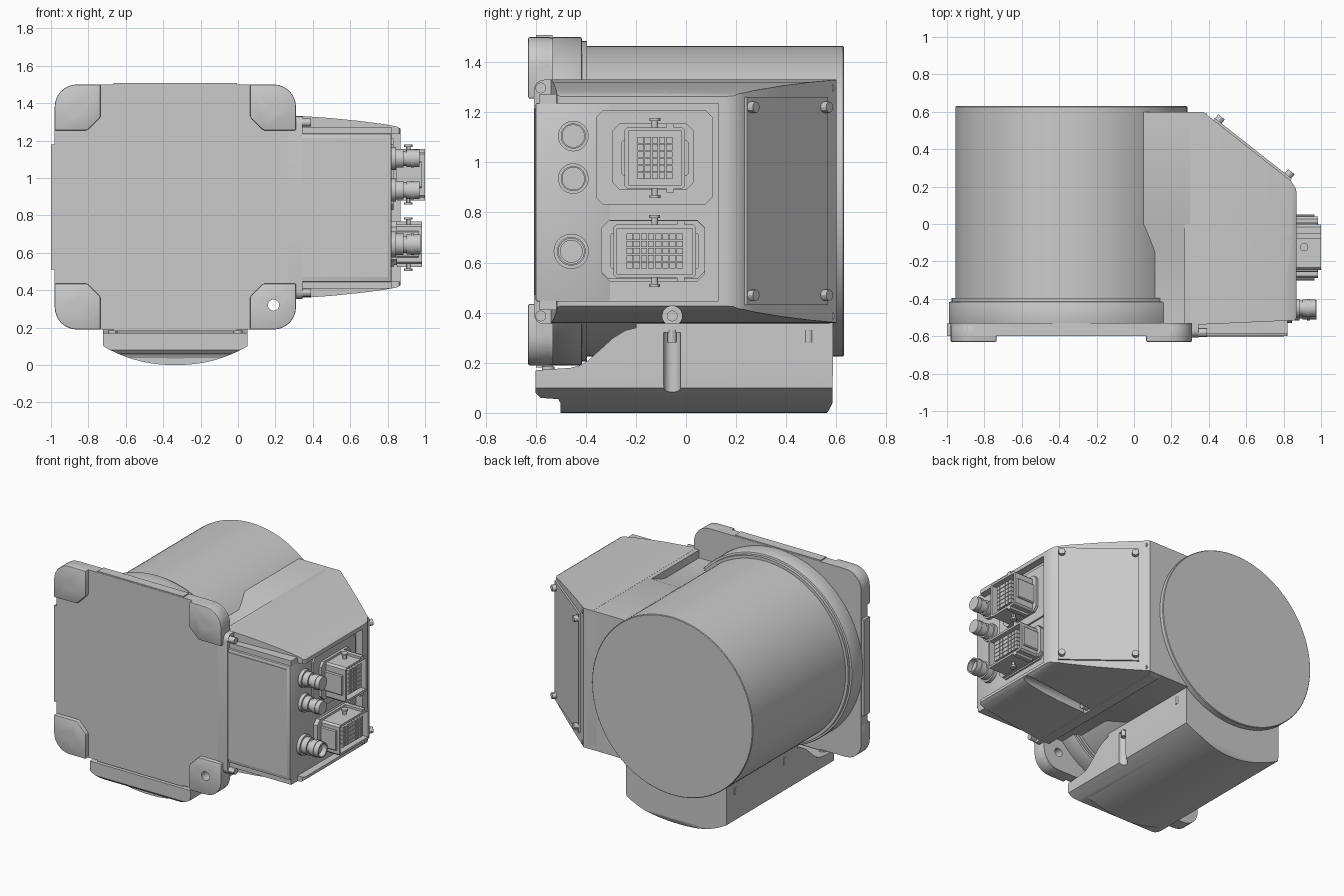
import bpy, bmesh, math
from mathutils import Vector

if "Cube" in bpy.data.objects:
    bpy.data.objects.remove(bpy.data.objects["Cube"])

CX, CZ = -0.335, 0.845          # drum axis (runs along y)


def finish(name, bm):
    bmesh.ops.recalc_face_normals(bm, faces=bm.faces)
    me = bpy.data.meshes.new(name)
    bm.to_mesh(me)
    bm.free()
    ob = bpy.data.objects.new(name, me)
    bpy.context.collection.objects.link(ob)
    return ob


def prism(name, pts, axis, a, b):
    """Extrude a 2D outline along an axis from a to b."""
    put = {'x': lambda p, t: (t, p[0], p[1]),
           'y': lambda p, t: (p[0], t, p[1]),
           'z': lambda p, t: (p[0], p[1], t)}[axis]
    bm = bmesh.new()
    lo = [bm.verts.new(put(p, a)) for p in pts]
    hi = [bm.verts.new(put(p, b)) for p in pts]
    bm.faces.new(lo)
    bm.faces.new(hi)
    for i in range(len(pts)):
        j = (i + 1) % len(pts)
        bm.faces.new((lo[i], lo[j], hi[j], hi[i]))
    return finish(name, bm)


def box(name, x0, x1, y0, y1, z0, z1):
    return prism(name, [(x0, y0), (x1, y0), (x1, y1), (x0, y1)], 'z', z0, z1)


def rod(name, p, q, r, n=24, r2=None):
    p, q = Vector(p), Vector(q)
    bm = bmesh.new()
    bmesh.ops.create_cone(bm, cap_ends=True, segments=n, radius1=r,
                          radius2=r if r2 is None else r2, depth=(q - p).length)
    rot = (q - p).to_track_quat('Z', 'Y')
    for v in bm.verts:
        v.co = rot @ v.co + (p + q) / 2
    return finish(name, bm)


def rounded(cx, cy, hx, hy, r, n=6):
    pts = []
    for k, (sx, sy) in enumerate([(1, 1), (-1, 1), (-1, -1), (1, -1)]):
        for i in range(n + 1):
            a = math.pi / 2 * (k + i / n)
            pts.append((cx + sx * (hx - r) + r * math.cos(a), cy + sy * (hy - r) + r * math.sin(a)))
    return pts


def apply(ob, kind, **kw):
    m = ob.modifiers.new(kind, kind)
    for k, v in kw.items():
        setattr(m, k, v)
    bpy.context.view_layer.objects.active = ob
    bpy.ops.object.modifier_apply(modifier=m.name)


def boolean(ob, tool, op='DIFFERENCE'):
    apply(ob, 'BOOLEAN', object=tool, operation=op, solver='EXACT')
    bpy.data.objects.remove(tool)


def bevel(ob, w, seg=2):
    apply(ob, 'BEVEL', width=w, segments=seg, limit_method='ANGLE', angle_limit=math.radians(35))


# Main drum with its mounting ring
bevel(rod("drum", (CX, -0.55, CZ), (CX, 0.63, CZ), 0.62, 128), 0.004, 1)
bevel(rod("mounting_ring", (CX, -0.55, CZ), (CX, -0.415, CZ), 0.655, 128), 0.008)
rod("ring_lip", (CX, -0.42, CZ), (CX, -0.395, CZ), 0.64, 128)

# Front flange: plate, raised edge strips and four drilled corner pads
plate = prism("flange_plate", rounded(CX, CZ, 0.645, 0.655, 0.12), 'y', -0.60, -0.53)
side_strip = box("flange_side_strips", -1.0, 0.325, -0.598, -0.532, 0.51, 1.18)
top_strip = box("flange_top_strips", CX - 0.33, CX + 0.33, -0.598, -0.532, 0.182, 1.508)
for sx in (-1, 1):
    for sz in (-1, 1):
        arc = [(0.525 + 0.12 * math.cos(a), 0.535 + 0.12 * math.sin(a))
               for a in (math.pi / 2 * i / 8 for i in range(9))]
        shape = arc + [(0.40, 0.655), (0.40, 0.48), (0.47, 0.41), (0.645, 0.41)]
        pad = prism("corner_pad", [(CX + sx * x, CZ + sz * z) for x, z in shape], 'y', -0.63, -0.54)
        bevel(pad, 0.006)
        hx, hz = CX + sx * 0.525, CZ + sz * 0.525
        for ob in (pad, plate):
            boolean(ob, rod("drill", (hx, -0.7, hz), (hx, -0.45, hz), 0.03))

# Lower cover: arched cross-section cut to its stepped side outline
arch = [(CX + 0.385 * t, 0.1 * abs(t) ** 2.2) for t in (i / 12 for i in range(-12, 13))]
cover = prism("lower_cover", [(-0.722, 0.45), (-0.722, 0.13)] + arch[0:] + [(0.052, 0.13), (0.052, 0.45)],
              'y', -0.7, 0.7)
side = [(-0.60, 0.17), (-0.60, 0.08), (-0.58, 0.06), (-0.51, 0.055), (-0.49, 0.02), (-0.46, -0.02),
        (0.55, -0.02), (0.57, 0.01), (0.585, 0.04), (0.588, 0.45), (-0.19, 0.45), (-0.2, 0.34),
        (-0.24, 0.33), (-0.29, 0.30), (-0.39, 0.21), (-0.42, 0.19), (-0.46, 0.18)]
boolean(cover, prism("side_cut", side, 'x', -1, 1), 'INTERSECT')
for x in (-0.722, 0.052):
    for y in (-0.055, 0.49):
        boolean(cover, rod("groove", (x, y, -0.1), (x, y, 0.32), 0.034))
        rod("cover_bolt", (x * 1.0 - math.copysign(0.012, x), y, 0.28), (x - math.copysign(0.012, x), y, 0.33), 0.018, 12)
for x in (-0.67, 0.0):
    rod("cover_front_bolt", (x, -0.55, 0.12), (x, -0.55, 0.185), 0.025, 12)
# thin rim following the front arch
inner = [(CX + (x - CX) * 0.97, z + 0.035) for x, z in arch]
prism("cover_front_rim", [(-0.722, 0.17)] + arch[:] + [(0.052, 0.17), (0.03, 0.17)] + inner[::-1] + [(-0.70, 0.17)],
      'y', -0.50, -0.46)

# Side housing: neck that joins the drum, with lowered front part
neck = [(0.6, 1.33), (0, 1.33), (-0.15, 1.275), (-0.55, 1.275),
        (-0.55, 0.415), (-0.15, 0.415), (0, 0.36), (0.6, 0.36)]
prism("housing_neck", neck, 'x', 0.0, 0.30)
flange = prism("housing_flange", rounded(-0.003, CZ - 0.003, 0.603, 0.488, 0.04), 'x', 0.27, 0.345)

# Tapered housing body with wedge-shaped back corner
outline = [(0.30, 0.60), (0.37, 0.60), (0.42, 0.56), (0.84, 0.23), (0.865, 0.19),
           (0.87, 0.16), (0.87, -0.50), (0.86, -0.515), (0.30, -0.54)]
body = prism("housing_body", outline, 'z', 0.2, 1.5)
half = [(0.2, 0.487), (0.36, 0.485), (0.5, 0.475), (0.65, 0.46), (0.78, 0.443), (0.85, 0.43), (0.9, 0.40)]
taper = [(x, CZ + h) for x, h in half] + [(x, CZ - h) for x, h in reversed(half)]
boolean(body, prism("taper_cut", taper, 'y', -0.8, 0.8), 'INTERSECT')
boolean(body, box("face_cut", 0.82, 1.0, -0.8, 0.13, 0.447, 1.235))
for z in (1.297, 0.387):
    boolean(body, rod("groove", (0.345, -0.055, z), (1.0, -0.055, z), 0.04))
    for y in (-0.58, -0.055, 0.57):
        rod("flange_bolt", (0.33, y, z), (0.39, y, z), 0.022, 12)

# Front cover of the housing with a fine raised panel
front = box("housing_front_cover", 0.30, 0.821, -0.60, -0.3, 0.445, 1.237)
bevel(front, 0.006)
box("front_panel", 0.345, 0.80, -0.605, -0.59, 0.47, 1.215)
for z in (0.43, 1.253):
    box("cover_ledge", 0.30, 0.82, -0.585, -0.5, z - 0.02, z + 0.02)

# Sloped access panel with corner screws
P, Q = Vector((0.42, 0.56)), Vector((0.84, 0.23))
d = (Q - P).normalized()
n = Vector((-d.y, d.x))
a, b = P + d * 0.005, Q - d * 0.005
prism("sloped_panel", [a - n * 0.01, b - n * 0.01, b + n * 0.012, a + n * 0.012], 'z', 0.43, 1.26)
for c in (P + d * 0.03, Q - d * 0.03):
    for z in (0.47, 1.22):
        e = c + n * 0.04
        rod("panel_screw", (c.x, c.y, z), (e.x, e.y, z), 0.022, 12)

# Round connectors on the side face
for y, z, s, end in ((-0.45, 1.105, 1.0, 0.97), (-0.45, 0.935, 1.0, 0.97), (-0.458, 0.645, 1.15, 0.975)):
    rod("round_connector_base", (0.81, y, z), (0.845, y, z), 0.061 * s, 32)
    rod("round_connector_body", (0.84, y, z), (0.885, y, z), 0.05 * s, 32)
    rod("round_connector_neck", (0.88, y, z), (0.91, y, z), 0.04 * s, 32)
    tube = rod("round_connector_sleeve", (0.90, y, z), (end, y, z), 0.046 * s, 32)
    boolean(tube, rod("bore", (0.93, y, z), (1.1, y, z), 0.038 * s, 32))
    rod("round_connector_collar", (0.925, y, z), (0.94, y, z), 0.05 * s, 32)


# Rectangular multi-pin connectors
def chamfered(y0, y1, z0, z1, c):
    return [(y0 + c, z0), (y1 - c, z0), (y1, z0 + c), (y1, z1 - c),
            (y1 - c, z1), (y0 + c, z1), (y0, z1 - c), (y0, z0 + c)]


def socket(y0, y1, z0, z1, cols, rows, pad, end):
    prism("connector_pad", chamfered(*pad, 0.03), 'x', 0.81, 0.832)
    prism("connector_gasket", chamfered(y0 - 0.05, y1 + 0.035, z0 - 0.005, z1 + 0.015, 0.03), 'x', 0.82, 0.85)
    shell = prism("connector_shell", chamfered(y0, y1, z0, z1, 0.012), 'x', 0.84, end)
    boolean(shell, box("hollow", 0.92, 1.2, y0 + 0.015, y1 - 0.015, z0 + 0.015, z1 - 0.015))
    my, mz = (y0 + y1) / 2, (z0 + z1) / 2
    prism("connector_side_lugs", chamfered(y0 - 0.012, y0 + 0.005, mz - 0.07, mz + 0.07, 0.006), 'x', 0.85, end - 0.02)
    prism("connector_side_lugs", chamfered(y1 - 0.005, y1 + 0.012, mz - 0.07, mz + 0.07, 0.006), 'x', 0.85, end - 0.02)
    for z, s in ((z1, 1), (z0, -1)):
        rod("latch_pin", (0.91, my, z - s * 0.01), (0.91, my, z + s * 0.035), 0.013, 12)
        rod("latch_pin_head", (0.91, my, z + s * 0.025), (0.91, my, z + s * 0.038), 0.022, 12)
        box("latch_block", 0.85, end, y1 - 0.075, y1 - 0.045, *sorted((z - s * 0.005, z + s * 0.016)))
    p = 0.0285
    for i in range(cols):
        for j in range(rows):
            y = my + (i - (cols - 1) / 2) * p
            z = mz + (j - (rows - 1) / 2) * p
            box("contact", 0.91, end - 0.01, y - 0.0125, y + 0.0125, z - 0.0125, z + 0.0125)


socket(-0.245, -0.003, 0.895, 1.14, 5, 6, (-0.36, 0.105, 0.83, 1.21), 1.0)
socket(-0.29, 0.04, 0.54, 0.752, 8, 5, (-0.335, 0.075, 0.525, 0.77), 0.985)

# Smooth curved parts, keep edges crisp
bpy.ops.object.select_all(action='SELECT')
bpy.context.view_layer.objects.active = plate
bpy.ops.object.shade_smooth_by_angle(angle=math.radians(30))
